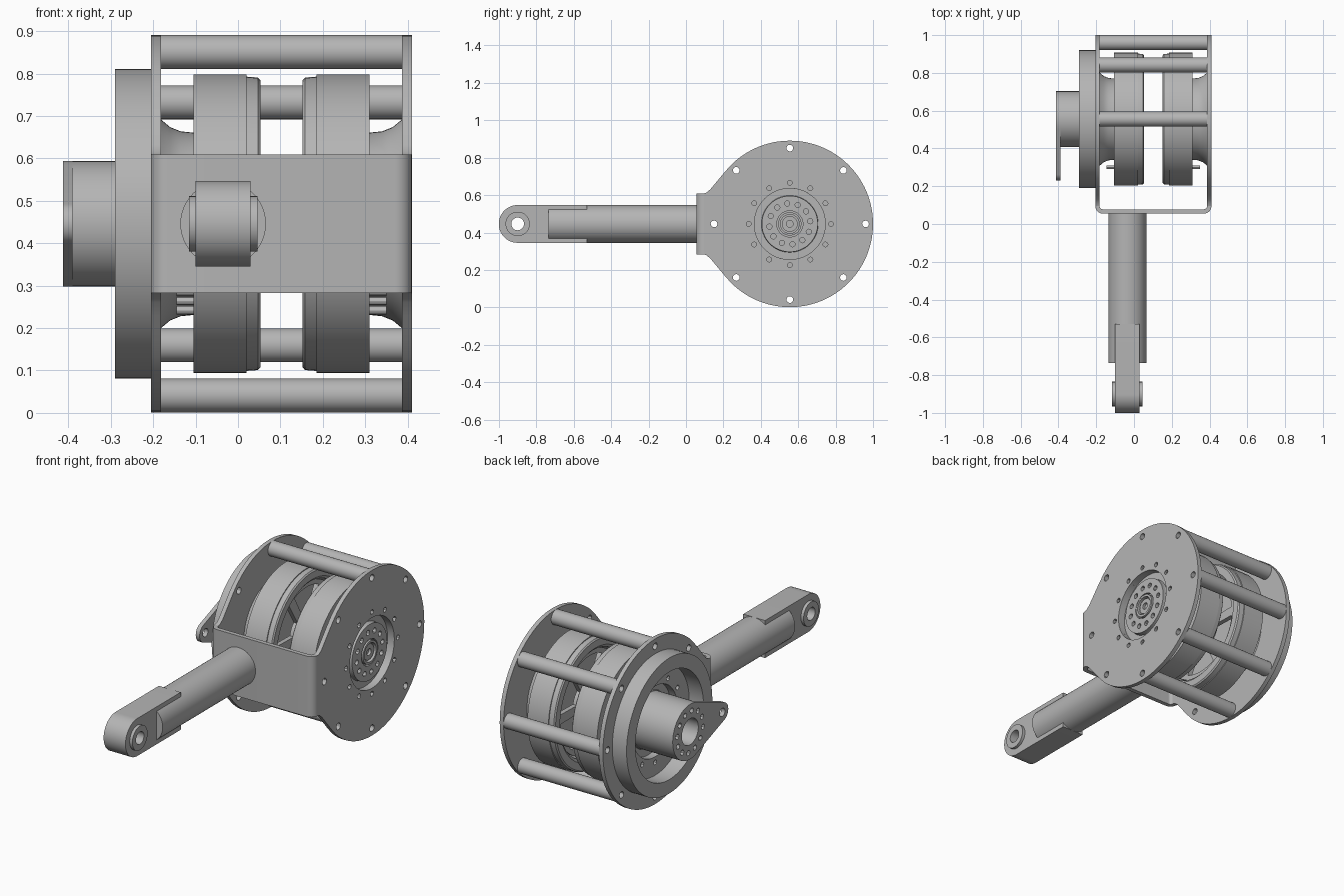
import bpy, bmesh
from math import sin, cos, pi, radians
from mathutils import Matrix, Vector

cube = bpy.data.objects.get("Cube")
if cube:
    bpy.data.objects.remove(cube, do_unlink=True)

GREY = (0.46, 0.46, 0.46, 1)
metal = bpy.data.materials.new("machined grey")
metal.use_nodes = True
metal.diffuse_color = GREY
metal.node_tree.nodes["Principled BSDF"].inputs["Base Color"].default_value = GREY

HUB = (0.555, 0.446)      # wheel axis (y, z)
MID = 0.1025              # mirror plane between the two motors
parts = []


def arc(r, a0, a1, n, c=(0, 0)):
    steps = [radians(a0 + (a1 - a0) * i / n) for i in range(n + 1)]
    return [(c[0] + r * cos(a), c[1] + r * sin(a)) for a in steps]


def circle(r, c=(0, 0), n=48):
    return arc(r, 0, 360, n, c)[:-1]


def bolt_ring(ring, r, count, start=0.0):
    return [circle(r, p, 12) for p in arc(ring, start, start + 360, count)[:-1]]


def finish(name, bm):
    bmesh.ops.remove_doubles(bm, verts=bm.verts, dist=0.0001)
    bmesh.ops.recalc_face_normals(bm, faces=bm.faces)
    mesh = bpy.data.meshes.new(name)
    bm.to_mesh(mesh)
    bm.free()
    mesh.materials.append(metal)
    ob = bpy.data.objects.new(name, mesh)
    bpy.context.collection.objects.link(ob)
    parts.append(ob)


def slab(name, outlines, start, end, axis="X", origin=HUB):
    """Extrude flat outlines (the first is the rim, the rest are holes) along an axis."""
    cu = bpy.data.curves.new(name, "CURVE")
    cu.dimensions = "2D"
    cu.fill_mode = "BOTH"
    cu.extrude = abs(end - start) / 2
    for pts in outlines:
        sp = cu.splines.new("POLY")
        sp.points.add(len(pts) - 1)
        for point, (u, v) in zip(sp.points, pts):
            point.co = (u + origin[0], v + origin[1], 0, 1)
        sp.use_cyclic_u = True
    tmp = bpy.data.objects.new(name + "_outline", cu)
    bpy.context.collection.objects.link(tmp)
    graph = bpy.context.evaluated_depsgraph_get()
    mesh = bpy.data.meshes.new_from_object(tmp.evaluated_get(graph))
    bm = bmesh.new()
    bm.from_mesh(mesh)
    bpy.data.objects.remove(tmp, do_unlink=True)
    bpy.data.curves.remove(cu)
    bpy.data.meshes.remove(mesh)
    mid = (start + end) / 2
    turn = {"X": lambda p: (p.z + mid, p.x, p.y),
            "Y": lambda p: (p.y, p.z + mid, p.x),
            "Z": lambda p: (p.x, p.y, p.z + mid)}[axis]
    for v in bm.verts:
        v.co = turn(v.co.copy())
    finish(name, bm)


def lathe(name, profile):
    """Revolve (x, radius) points about the wheel axis."""
    bm = bmesh.new()
    verts = [bm.verts.new((x, HUB[0], HUB[1] + r)) for x, r in profile]
    edges = [bm.edges.new(pair) for pair in zip(verts, verts[1:])]
    bmesh.ops.spin(bm, geom=verts + edges, cent=(0, *HUB), axis=(1, 0, 0),
                   angle=2 * pi, steps=64)
    finish(name, bm)


# Side plate outline: a disc running into a square tab at the front
shoulder = [(-0.35, 0.275), (-0.375, 0.245), (-0.4, 0.215), (-0.425, 0.185),
            (-0.445, 0.168), (-0.46, 0.163)]
plate_rim = (arc(0.445, -135, 135, 72) + shoulder
             + [(y, -z) for y, z in reversed(shoulder)])
plate_holes = ([circle(0.19)] + bolt_ring(0.405, 0.018, 8)
               + bolt_ring(0.22, 0.013, 12))

# Motor: open drum facing the middle, flared neck against the plate
motor_profile = [(0.27, 0), (0.27, 0.27), (0.165, 0.285), (0.152, 0.3), (0.152, 0.338),
                 (0.158, 0.345), (0.185, 0.347), (0.185, 0.352), (0.31, 0.352),
                 (0.31, 0.215), (0.34, 0.218), (0.365, 0.228), (0.389, 0.248),
                 (0.389, 0.19), (0.37, 0.19), (0.37, 0.152), (0.378, 0.15), (0.378, 0)]
spoke_gaps = [arc(0.25, a + 6, a + 54, 10) + arc(0.11, a + 48, a + 12, 6)
              for a in range(0, 360, 60)]

for side, place in (("left", lambda x: x), ("right", lambda x: 2 * MID - x)):
    slab(side + "_plate", [plate_rim] + plate_holes, place(0.387), place(0.41))
    lathe(side + "_motor", [(place(x), r) for x, r in motor_profile])
    slab(side + "_spokes", [circle(0.275), circle(0.05)] + spoke_gaps,
         place(0.185), place(0.21))
    # Cable stubs beside the neck
    for i in range(3):
        slab(side + "_cable_stub", [circle(0.01, (-0.255, -0.16 - 0.022 * i), 12)],
             place(0.305), place(0.35))

# Bolted face, collar and pin on the left motor
slab("motor_face", [circle(0.15), circle(0.07)] + bolt_ring(0.11, 0.014, 12, 7.5),
     0.375, 0.396)
slab("motor_collar", [circle(0.062), circle(0.05)], 0.375, 0.4)
slab("motor_pin", [circle(0.042), circle(0.018)], 0.375, 0.392)

# Hollow spacer rods around the back half
for a in range(-90, 91, 45):
    spot = arc(0.405, a, a, 1)[0]
    slab("spacer_rod", [circle(0.04, spot, 32), circle(0.018, spot, 12)], -0.182, 0.387)

# Front bracket wall wrapping into both plates
outer = arc(0.04, 180, 270, 8, (-0.165, 0.095)) + arc(0.04, 270, 360, 8, (0.37, 0.095))
inner = arc(0.017, 360, 270, 8, (0.37, 0.095)) + arc(0.017, 270, 180, 8, (-0.165, 0.095))
slab("front_bracket", [outer + inner], HUB[1] - 0.163, HUB[1] + 0.163, "Z", (0, 0))

# Bearing ring, output hub and lever on the right side
slab("bearing_ring", [circle(0.365, n=72), circle(0.29, n=72)], -0.29, -0.203)
hub_holes = [circle(0.07)] + bolt_ring(0.11, 0.014, 12, 7.5)
slab("output_hub", [circle(0.148)] + hub_holes, -0.39, -0.175)
lever_rim = arc(0.148, -111, 111, 40) + arc(0.05, 111, 249, 16, (-0.275, 0))
slab("output_lever", [lever_rim, circle(0.022, (-0.275, 0), 20)] + hub_holes,
     -0.413, -0.39)

# Arm tube, end block with rounded eye, and bushing
ARM_X, ARM_Z = -0.035, HUB[1]
slab("arm_tube", [circle(0.101)], -0.735, 0.065, "Y", (ARM_Z, ARM_X))
EYE = (-0.9, ARM_Z)
slab("arm_end_block", [[(0.37, -0.101), (0.37, 0.101)] + arc(0.101, 90, 270, 32),
                       circle(0.064)], ARM_X - 0.065, ARM_X + 0.065, "X", EYE)
slab("eye_bushing", [circle(0.065), circle(0.034, n=32)],
     ARM_X - 0.081, ARM_X + 0.081, "X", EYE)

# Smooth round walls, keep edges crisp
bpy.ops.object.select_all(action="DESELECT")
for ob in parts:
    ob.select_set(True)
bpy.context.view_layer.objects.active = parts[0]
bpy.ops.object.shade_smooth_by_angle(angle=radians(30))
